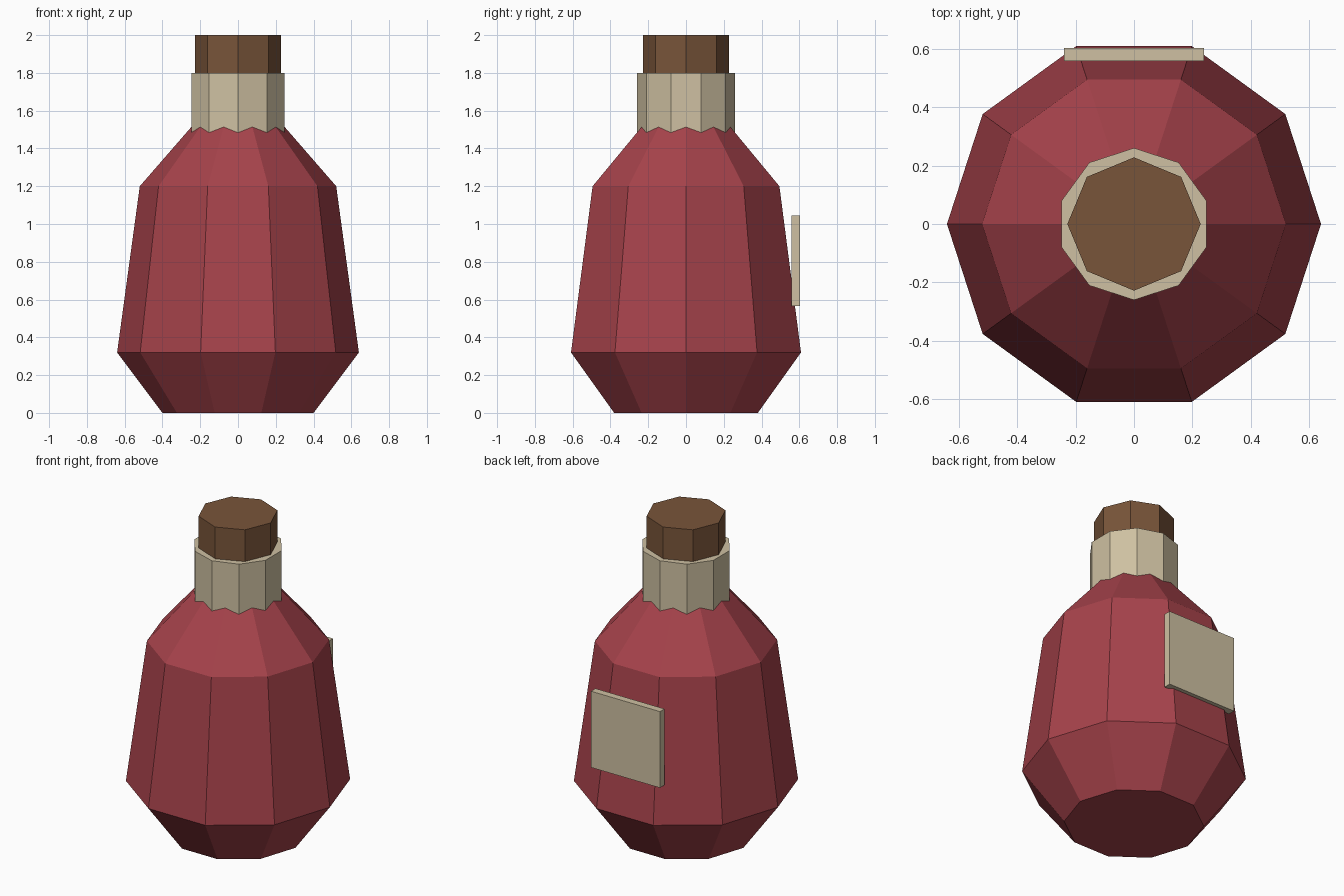
import bpy, bmesh
from math import cos, sin, pi

if "Cube" in bpy.data.objects:
    bpy.data.objects.remove(bpy.data.objects["Cube"])


def material(name, rgb):
    m = bpy.data.materials.new(name)
    m.diffuse_color = (*rgb, 1)
    m.use_nodes = True
    m.node_tree.nodes["Principled BSDF"].inputs["Base Color"].default_value = m.diffuse_color
    return m


def finish(name, bm, mat):
    bmesh.ops.recalc_face_normals(bm, faces=bm.faces[:])
    mesh = bpy.data.meshes.new(name)
    bm.to_mesh(mesh)
    bm.free()
    mesh.materials.append(mat)
    obj = bpy.data.objects.new(name, mesh)
    bpy.context.collection.objects.link(obj)
    return obj


def lathe(name, profile, sides, mat, turn=0.0):
    """Closed flat-faced solid from (radius, z) rings."""
    bm = bmesh.new()
    rings = []
    for r, z in profile:
        angles = [turn + 2 * pi * i / sides for i in range(sides)]
        rings.append([bm.verts.new((r * cos(a), r * sin(a), z)) for a in angles])
    for low, high in zip(rings, rings[1:]):
        for i in range(sides):
            j = (i + 1) % sides
            bm.faces.new((low[i], low[j], high[j], high[i]))
    bm.faces.new(rings[0][::-1])
    bm.faces.new(rings[-1])
    return finish(name, bm, mat)


red = material("red_glass", (0.38, 0.055, 0.07))
cream = material("cream", (0.62, 0.53, 0.36))
brown = material("cork_brown", (0.19, 0.09, 0.042))

# Ten-sided flask body
lathe("body", [(0.40, 0), (0.64, 0.32), (0.52, 1.2), (0.22, 1.545)], 10, red)

# Neck collar, turned so a corner faces front
lathe("neck_collar", [(0.26, 1.42), (0.26, 1.8)], 10, cream, pi / 2)

# Eight-sided stopper
lathe("cork", [(0.228, 1.7), (0.228, 2.0)], 8, brown)

# Label plate on the back
bm = bmesh.new()
bmesh.ops.create_cube(bm, size=1)
bmesh.ops.scale(bm, vec=(0.48, 0.045, 0.48), verts=bm.verts)
bmesh.ops.translate(bm, vec=(0, 0.58, 0.805), verts=bm.verts)
finish("label", bm, cream)
